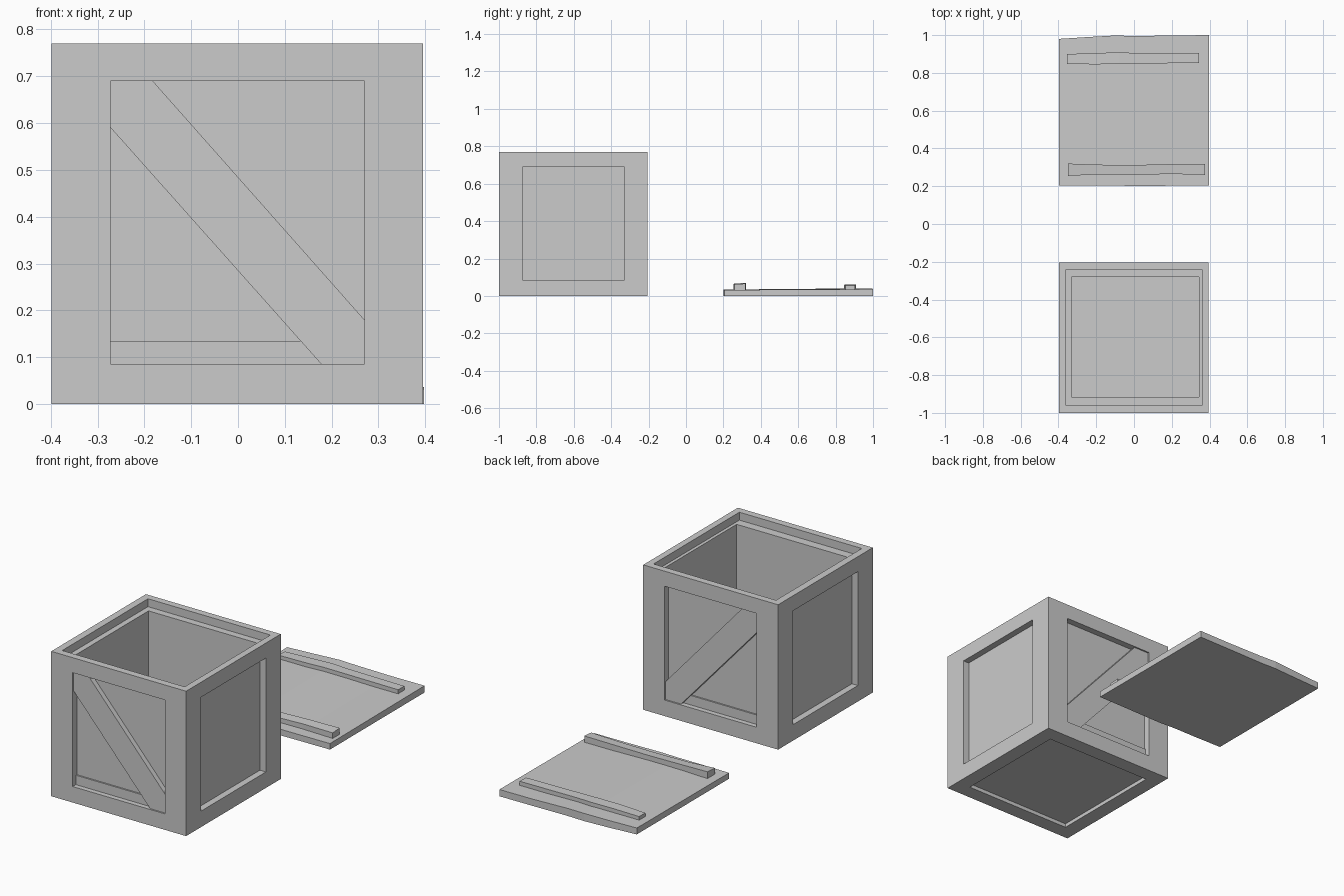
import bpy, bmesh

if "Cube" in bpy.data.objects:
    bpy.data.objects.remove(bpy.data.objects["Cube"])

def make_object(name, bm):
    bmesh.ops.recalc_face_normals(bm, faces=bm.faces[:])
    me = bpy.data.meshes.new(name)
    bm.to_mesh(me)
    bm.free()
    ob = bpy.data.objects.new(name, me)
    bpy.context.collection.objects.link(ob)
    return ob

def box(name, x0, x1, y0, y1, z0, z1):
    bm = bmesh.new()
    bmesh.ops.create_cube(bm, size=1)
    for v in bm.verts:
        v.co = ((x0 + x1) / 2 + v.co.x * (x1 - x0),
                (y0 + y1) / 2 + v.co.y * (y1 - y0),
                (z0 + z1) / 2 + v.co.z * (z1 - z0))
    return make_object(name, bm)

def prism_y(name, pts, y0, y1):
    # x-z profile extruded along y
    bm = bmesh.new()
    f = bm.faces.new([bm.verts.new((x, y0, z)) for x, z in pts])
    r = bmesh.ops.extrude_face_region(bm, geom=[f])
    for v in r["geom"]:
        if isinstance(v, bmesh.types.BMVert):
            v.co.y = y1
    return make_object(name, bm)

def warped_board(name, stations):
    # board lofted along x: (x, y0, y1, z_bottom, z_top_near, z_top_far)
    bm = bmesh.new()
    rings = [[bm.verts.new(p) for p in ((x, y0, zb), (x, y1, zb), (x, y1, zf), (x, y0, zn))]
             for x, y0, y1, zb, zn, zf in stations]
    for a, b in zip(rings, rings[1:]):
        for i in range(4):
            j = (i + 1) % 4
            bm.faces.new((a[i], a[j], b[j], b[i]))
    bm.faces.new(rings[0])
    bm.faces.new(rings[-1])
    return make_object(name, bm)

# crate body, carved with panel recesses, lid ledge and interior
X0, X1, Y0, Y1, H, D = -0.398, 0.395, -1.0, -0.205, 0.77, 0.035
PX0, PX1, PY0, PY1, PZ0, PZ1 = -0.272, 0.27, -0.875, -0.33, 0.085, 0.69
body = box("crate_body", X0, X1, Y0, Y1, 0, H)
cuts = [
    (PX0, PX1, Y0 - 0.1, Y0 + D, PZ0, PZ1),
    (PX0, PX1, Y1 - D, Y1 + 0.1, PZ0, PZ1),
    (X0 - 0.1, X0 + D, PY0, PY1, PZ0, PZ1),
    (X1 - D, X1 + 0.1, PY0, PY1, PZ0, PZ1),
    (X0 + 0.08, X1 - 0.08, Y0 + 0.08, Y1 - 0.08, -0.1, 0.02),
    (-0.36, 0.36, -0.962, -0.242, 0.728, H + 0.1),
    (-0.33, 0.343, -0.915, -0.28, 0.05, H + 0.1),
]
cutters = []
for i, c in enumerate(cuts):
    cutter = box("recess_cutter", *c)
    cutter.hide_render = True
    cutters.append(cutter)
    m = body.modifiers.new("recess", 'BOOLEAN')
    m.operation, m.solver, m.object = 'DIFFERENCE', 'EXACT', cutter
bpy.context.view_layer.objects.active = body
for m in list(body.modifiers):
    bpy.ops.object.modifier_apply(modifier=m.name)
for cutter in cutters:
    bpy.data.objects.remove(cutter, do_unlink=True)

# diagonal braces and low strips on front and back panels
brace = [(PX0, 0.59), (PX0, PZ1), (-0.182, PZ1), (PX1, 0.18), (PX1, PZ0), (0.178, PZ0)]
for side, y, s in (("front", Y0 + D, -1), ("back", Y1 - D, 1)):
    prism_y(side + "_brace", brace, y - s * 0.002, y + s * 0.027)
    ya, yb = sorted((y - s * 0.002, y + s * 0.008))
    box(side + "_strip", PX0, PX1, ya, yb, PZ0, 0.135)

# lid lying behind the crate, slightly warped
warped_board("lid", [
    (-0.397, 0.205, 0.98, 0.002, 0.033, 0.036),
    (-0.24, 0.205, 0.99, 0.0, 0.034, 0.038),
    (-0.1, 0.205, 0.998, 0.0, 0.034, 0.041),
    (0.0, 0.2, 0.995, 0.0, 0.033, 0.04),
    (0.2, 0.203, 0.998, 0.0, 0.032, 0.036),
    (0.397, 0.205, 1.0, 0.0, 0.032, 0.036),
])

# lid battens
warped_board("near_batten", [
    (-0.35, 0.255, 0.32, 0.025, 0.065, 0.07),
    (-0.2, 0.262, 0.314, 0.025, 0.06, 0.064),
    (0.0, 0.26, 0.312, 0.025, 0.056, 0.06),
    (0.2, 0.265, 0.317, 0.025, 0.06, 0.064),
    (0.375, 0.26, 0.318, 0.025, 0.062, 0.066),
])
warped_board("far_batten", [
    (-0.355, 0.848, 0.9, 0.025, 0.055, 0.055),
    (-0.2, 0.845, 0.904, 0.025, 0.059, 0.059),
    (-0.08, 0.849, 0.91, 0.025, 0.061, 0.061),
    (0.0, 0.85, 0.905, 0.025, 0.06, 0.06),
    (0.345, 0.852, 0.904, 0.025, 0.057, 0.057),
])
